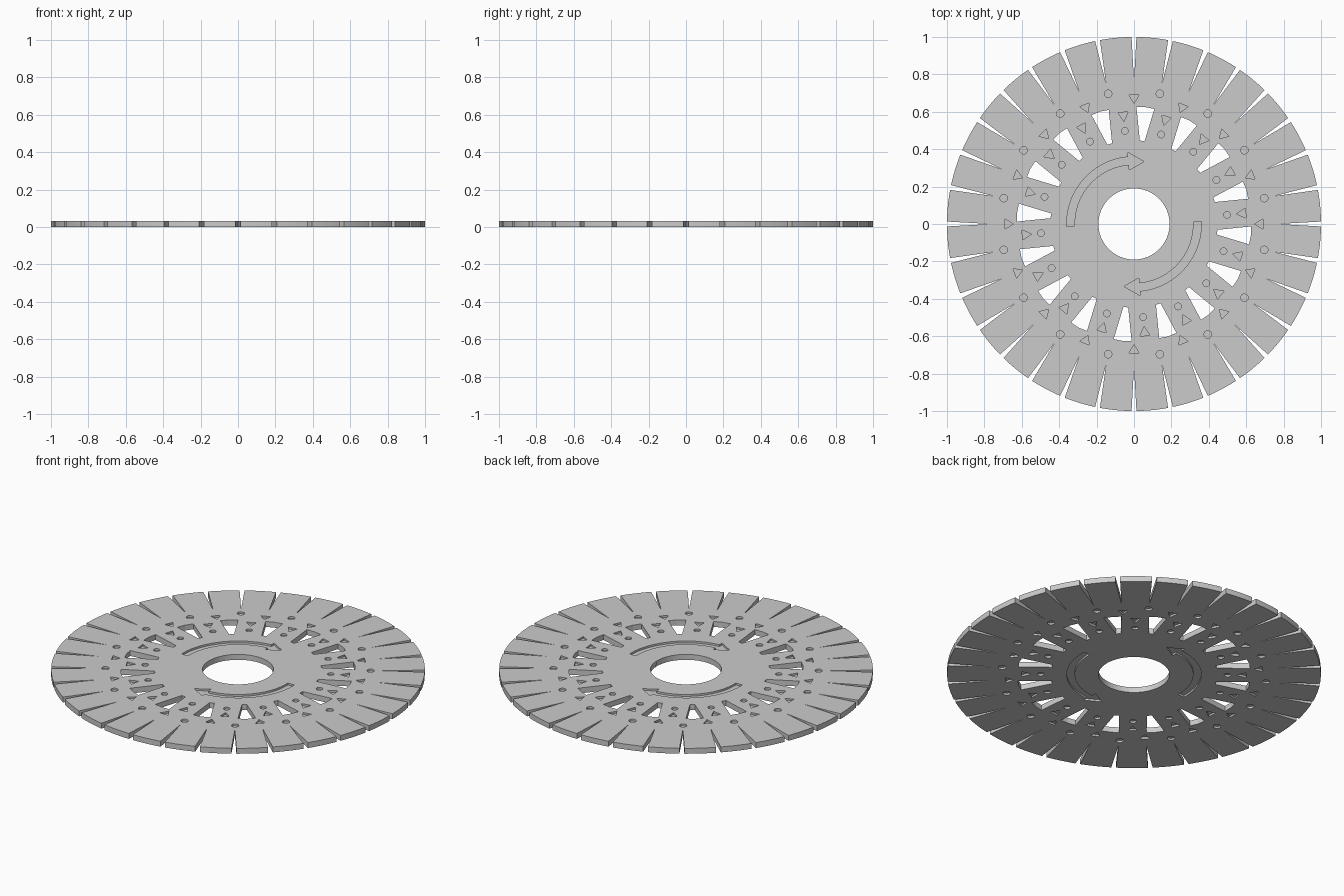
import bpy, bmesh
from math import sin, cos, radians, pi

if "Cube" in bpy.data.objects:
    bpy.data.objects.remove(bpy.data.objects["Cube"])

T = 0.032          # disk thickness
STEP = 360 / 32    # slot spacing
DEPTH = 0.011      # engraved mark depth


def polar(r, a):
    return (r * cos(radians(a)), r * sin(radians(a)))


def prism(bm, pts, z0, z1):
    """Closed prism from a counter-clockwise outline."""
    lo = [bm.verts.new((x, y, z0)) for x, y in pts]
    hi = [bm.verts.new((x, y, z1)) for x, y in pts]
    bm.faces.new(lo[::-1])
    bm.faces.new(hi)
    n = len(pts)
    for i in range(n):
        j = (i + 1) % n
        bm.faces.new((lo[i], lo[j], hi[j], hi[i]))


def local(pts, a):
    """Rotate (radial, sideways) points to angle a."""
    c, s = cos(radians(a)), sin(radians(a))
    return [(r * c - t * s, r * s + t * c) for r, t in pts]


def make(name, bm):
    bmesh.ops.recalc_face_normals(bm, faces=bm.faces)
    me = bpy.data.meshes.new(name)
    bm.to_mesh(me)
    bm.free()
    ob = bpy.data.objects.new(name, me)
    bpy.context.collection.objects.link(ob)
    return ob


def circle(r, n, cx=0, cy=0):
    return [(cx + r * cos(2 * pi * i / n), cy + r * sin(2 * pi * i / n)) for i in range(n)]


# notched disk body, outline with tapered rim slots
outline = []
half = 0.75
for i in range(32):
    a = i * STEP
    outline.append(polar(0.765, a))
    for k in range(7):
        outline.append(polar(1.0, a + half + (STEP - 2 * half) * k / 6))
bm = bmesh.new()
prism(bm, outline, 0, T)
disk = make("braiding_disk", bm)

# through cuts: centre hole and sixteen tapered windows
bm = bmesh.new()
prism(bm, circle(0.19, 96), -0.1, 0.1)
windows = [(i + 0.5) * STEP + STEP for i in range(0, 32, 2)]
for a in windows:
    prism(bm, local([(0.447, -0.013), (0.623, -0.048), (0.628, 0), (0.623, 0.048), (0.447, 0.013)], a), -0.1, 0.1)
holes = make("through_cutter", bm)

# engraved marks on both faces: dots, triangles and two curved arrows
bm = bmesh.new()
for z0, z1 in ((T - DEPTH, 0.1), (-0.1, DEPTH)):
    for a in windows:
        prism(bm, circle(0.02, 20, *polar(0.71, a - STEP / 2)), z0, z1)
        prism(bm, circle(0.018, 20, *polar(0.50, a + STEP)), z0, z1)
        prism(bm, local([(0.645, 0), (0.69, -0.027), (0.69, 0.027)][::1], a + STEP / 2), z0, z1)
        prism(bm, local([(0.55, 0), (0.60, -0.027), (0.60, 0.027)], a + STEP), z0, z1)
    for start in (0, 180):
        tail, neck, tip = start + 182, start + 95, start + 81
        arc = [tail + (neck - tail) * k / 24 for k in range(25)]
        pts = [polar(0.36, a) for a in arc]
        pts += [polar(0.385, neck), polar(0.338, tip), polar(0.29, neck)]
        pts += [polar(0.318, a) for a in reversed(arc)]
        prism(bm, pts[::-1], z0, z1)
marks = make("mark_cutter", bm)

# apply the cuts
for cutter in (holes, marks):
    m = disk.modifiers.new("cut", "BOOLEAN")
    m.operation = "DIFFERENCE"
    m.solver = "EXACT"
    m.object = cutter
    cutter.hide_render = True
bpy.context.view_layer.update()
dg = bpy.context.evaluated_depsgraph_get()
mesh = bpy.data.meshes.new_from_object(disk.evaluated_get(dg))
disk.modifiers.clear()
disk.data = mesh
for cutter in (holes, marks):
    bpy.data.objects.remove(cutter)
